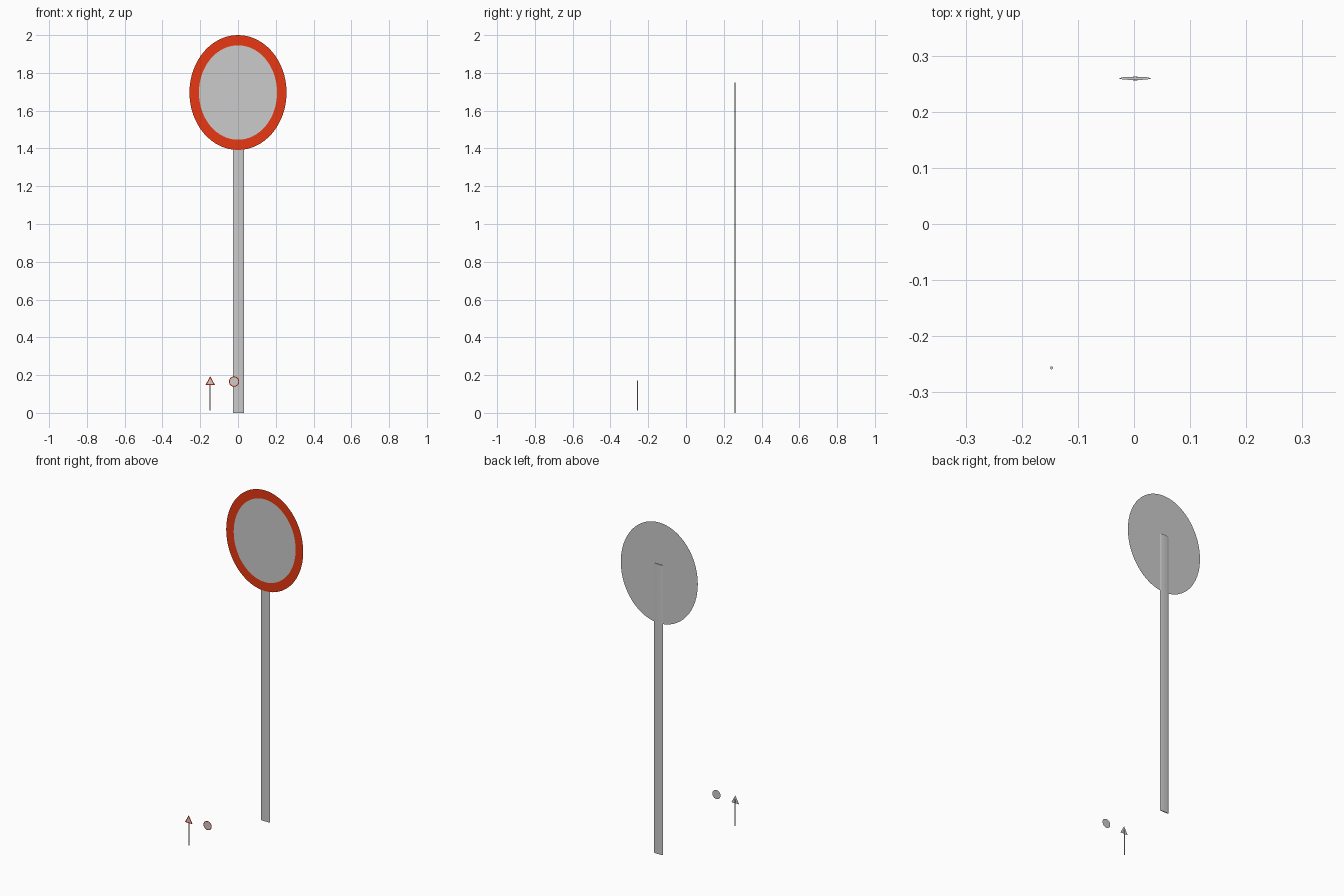
import bpy, bmesh
from math import sin, cos, pi

if "Cube" in bpy.data.objects:
    bpy.data.objects.remove(bpy.data.objects["Cube"])

red = bpy.data.materials.new("sign_red")
red.diffuse_color = (0.8, 0.04, 0.006, 1)
red.use_nodes = True
red.node_tree.nodes["Principled BSDF"].inputs["Base Color"].default_value = red.diffuse_color


def finish(name, bm, mat=None):
    me = bpy.data.meshes.new(name)
    bm.to_mesh(me)
    bm.free()
    ob = bpy.data.objects.new(name, me)
    bpy.context.collection.objects.link(ob)
    if mat:
        me.materials.append(mat)
    return ob


def outline(cx, cz, rx, rz, n):
    # first corner points straight up; order runs counter-clockwise seen from -y
    return [(cx - rx * sin(2 * pi * i / n), cz + rz * cos(2 * pi * i / n)) for i in range(n)]


def sign(name, cx, cz, outer, inner, n, y):
    """Thin plate: red border and grey field in front, grey sheet behind."""
    rim = outline(cx, cz, *outer, n)
    field = outline(cx, cz, *inner, n)
    bm = bmesh.new()
    a = [bm.verts.new((x, y, z)) for x, z in rim]
    b = [bm.verts.new((x, y, z)) for x, z in field]
    for i in range(n):
        j = (i + 1) % n
        bm.faces.new((a[i], a[j], b[j], b[i]))
    finish(name + "_border", bm, red)
    bm = bmesh.new()
    bm.faces.new([bm.verts.new((x, y, z)) for x, z in field])
    finish(name + "_field", bm)
    bm = bmesh.new()
    bm.faces.new([bm.verts.new((x, y + 0.001, z)) for x, z in reversed(rim)])
    finish(name + "_back", bm)


def post(name, x, y, rx, ry, z0, z1, n):
    """Upright post with an elliptical section and closed ends."""
    bm = bmesh.new()
    bmesh.ops.create_cone(bm, cap_ends=True, segments=n, radius1=1, radius2=1, depth=1)
    bmesh.ops.scale(bm, vec=(rx, ry, z1 - z0), verts=bm.verts)
    bmesh.ops.translate(bm, vec=(x, y, (z0 + z1) / 2), verts=bm.verts)
    return finish(name, bm)


# large oval sign on a flattened post
sign("large_sign", 0, 1.696, (0.257, 0.304), (0.207, 0.25), 64, 0.2545)
post("large_post", 0.002, 0.2595, 0.0295, 0.003, 0, 1.75, 8)

# bolts joining post and plate
for i, z in enumerate((1.54, 1.70)):
    bolt = post(f"bolt_{i + 1}", 0, 0, 0.004, 0.004, -0.0035, 0.0035, 8)
    bolt.rotation_euler.x = pi / 2
    bolt.location = (0.002, 0.259, z)

# small triangular sign on its thin post
sign("triangle_sign", -0.147, 0.163, (0.029, 0.031), (0.019, 0.020), 3, -0.2605)
post("small_post", -0.147, -0.2565, 0.0027, 0.0027, 0.012, 0.172, 8)

# small round sign
sign("round_sign", -0.021, 0.166, (0.027, 0.027), (0.0225, 0.0225), 32, -0.2605)
